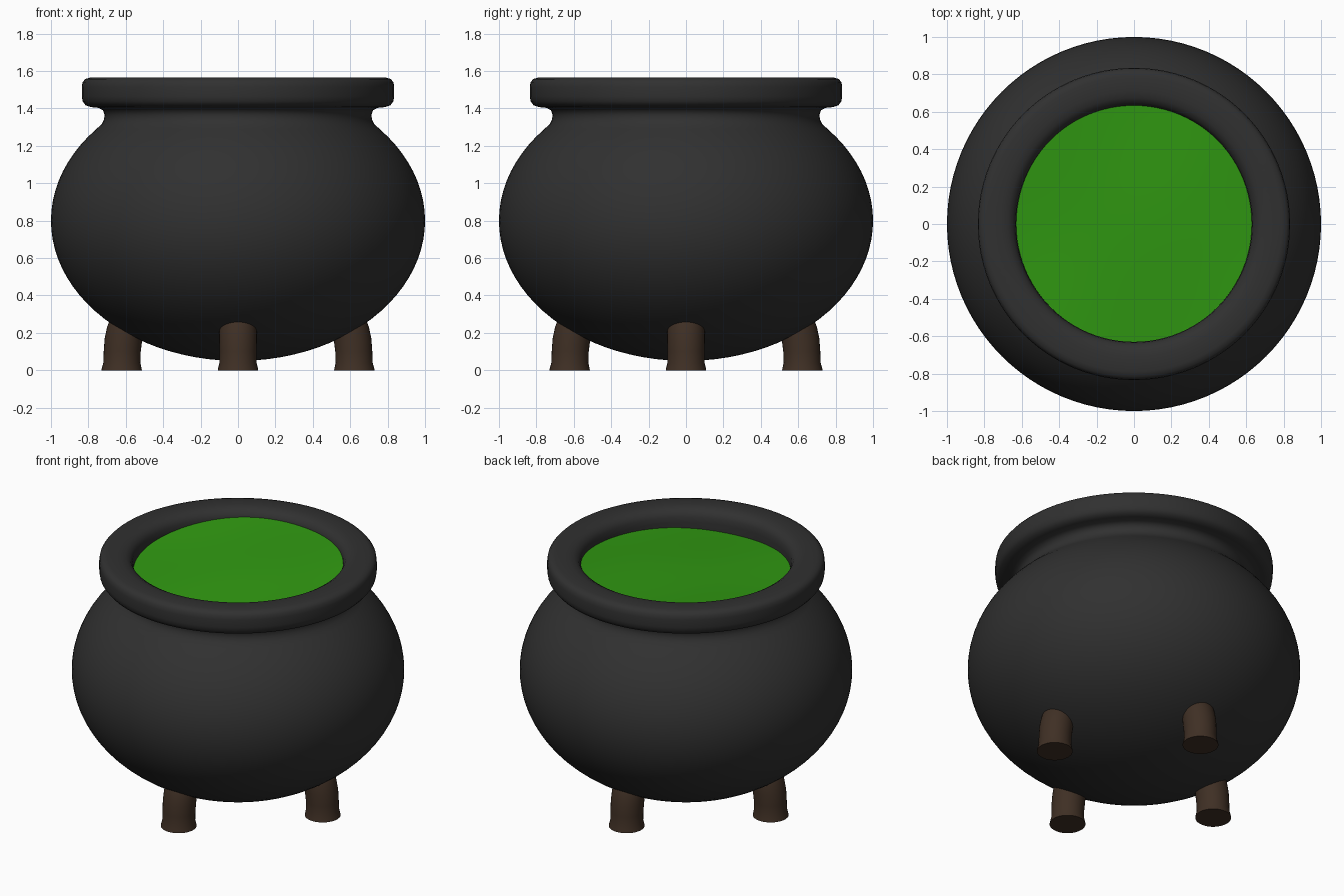
import bpy, bmesh, math

if "Cube" in bpy.data.objects:
    bpy.data.objects.remove(bpy.data.objects["Cube"])


def material(name, rgb):
    m = bpy.data.materials.new(name)
    m.diffuse_color = (*rgb, 1)
    m.use_nodes = True
    m.node_tree.nodes["Principled BSDF"].inputs["Base Color"].default_value = m.diffuse_color
    return m


IRON = material("black iron", (0.03, 0.03, 0.03))
WOOD = material("brown wood", (0.05, 0.029, 0.018))
BREW = material("green brew", (0.03, 0.32, 0.006))


def finish(bm, name, mat, angle=50):
    bmesh.ops.recalc_face_normals(bm, faces=bm.faces)
    me = bpy.data.meshes.new(name)
    bm.to_mesh(me)
    bm.free()
    ob = bpy.data.objects.new(name, me)
    bpy.context.collection.objects.link(ob)
    me.materials.append(mat)
    bpy.ops.object.select_all(action='DESELECT')
    ob.select_set(True)
    bpy.context.view_layer.objects.active = ob
    bpy.ops.object.shade_smooth_by_angle(angle=math.radians(angle))
    return ob


def stacked_rings(rings, n, cap_bottom=True, cap_top=True):
    """Rings of (centre x, centre y, z, radius) bridged into a tube."""
    bm = bmesh.new()
    loops = [[bm.verts.new((x + r * math.cos(2 * math.pi * i / n),
                            y + r * math.sin(2 * math.pi * i / n), z))
              for i in range(n)] for x, y, z, r in rings]
    for a, b in zip(loops, loops[1:]):
        for i in range(n):
            j = (i + 1) % n
            bm.faces.new((a[i], a[j], b[j], b[i]))
    if cap_bottom:
        bm.faces.new(loops[0][::-1])
    if cap_top:
        bm.faces.new(loops[-1])
    return bm


# Pot: ellipsoid belly, pinched neck, rounded rim and inner lip
profile = []
top_angle = math.asin(0.49 / 0.75)
for k in range(33):
    t = -math.pi / 2 + 0.02 + (top_angle + math.pi / 2 - 0.02) * k / 32
    profile.append((math.cos(t), 0.8 + 0.75 * math.sin(t)))
profile += [(0.73, 1.315), (0.717, 1.34), (0.713, 1.365), (0.722, 1.39),
            (0.745, 1.403), (0.785, 1.407), (0.815, 1.417), (0.831, 1.438),
            (0.835, 1.465), (0.835, 1.515), (0.831, 1.54), (0.817, 1.557),
            (0.79, 1.565), (0.71, 1.565), (0.675, 1.558), (0.648, 1.542),
            (0.634, 1.515), (0.63, 1.48), (0.63, 1.38)]
finish(stacked_rings([(0, 0, z, r) for r, z in profile], 96, cap_top=False),
       "cauldron_pot", IRON)

# Brew: gently tilted, wavy disc inside the rim
bm = bmesh.new()
n, steps, radius = 96, 14, 0.634


def brew_point(r, a):
    x, y = r * math.cos(a), r * math.sin(a)
    wave = 0.008 * math.sin(5 * x + 1) * math.cos(4 * y)
    return x, y, 1.478 + 0.063 * y + wave


centre = bm.verts.new(brew_point(0, 0))
rings = [[bm.verts.new(brew_point(radius * s / steps, 2 * math.pi * i / n))
          for i in range(n)] for s in range(1, steps + 1)]
for i in range(n):
    j = (i + 1) % n
    bm.faces.new((centre, rings[0][i], rings[0][j]))
    for a, b in zip(rings, rings[1:]):
        bm.faces.new((a[i], b[i], b[j], a[j]))
brew = finish(bm, "brew_surface", BREW)
if brew.data.polygons[0].normal.z < 0:
    brew.data.flip_normals()

# Legs: four stubby feet, flared at the floor and leaning in at the top
leg = [(0.622, 0, 0.108), (0.622, 0.012, 0.106), (0.621, 0.04, 0.099),
       (0.619, 0.1, 0.099), (0.612, 0.17, 0.101), (0.6, 0.23, 0.1),
       (0.585, 0.29, 0.094), (0.57, 0.33, 0.075)]
for name, dx, dy in (("front_leg", 0, -1), ("back_leg", 0, 1),
                     ("left_leg", -1, 0), ("right_leg", 1, 0)):
    finish(stacked_rings([(dx * d, dy * d, z, r) for d, z, r in leg], 32),
           name, WOOD)
